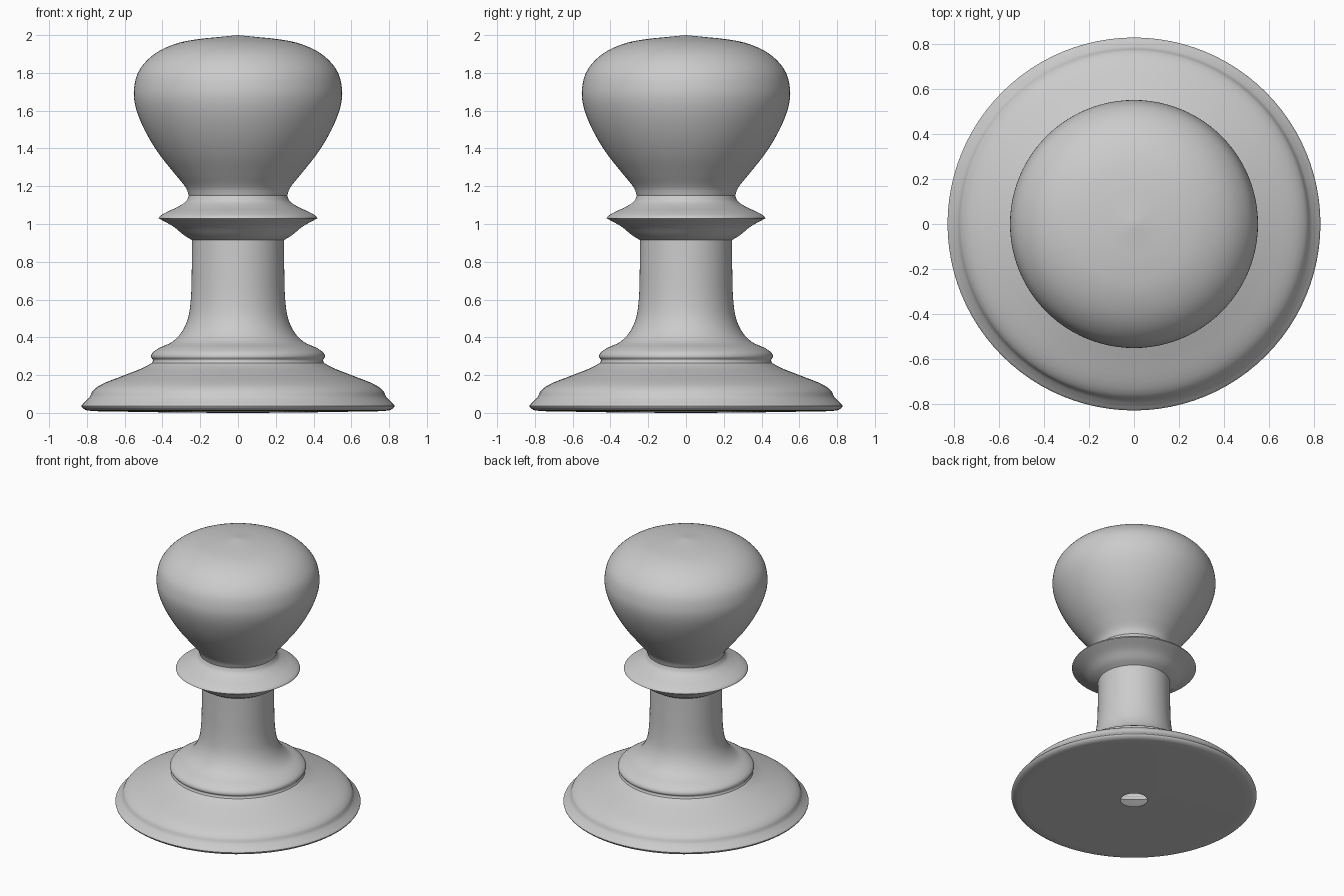
import bpy
import bmesh
import math
from mathutils import Vector

SIDES = 96

cube = bpy.data.objects.get("Cube")
if cube:
    bpy.data.objects.remove(cube)

grey = bpy.data.materials.new("plain_grey")
grey.use_nodes = True
colour = (0.6, 0.6, 0.6, 1)
grey.diffuse_color = colour
grey.node_tree.nodes["Principled BSDF"].inputs["Base Color"].default_value = colour


def smooth_profile(points, steps):
    """Run a Catmull-Rom curve through (radius, height) points."""
    p = [Vector(q) for q in points]
    p = [2 * p[0] - p[1]] + p + [2 * p[-1] - p[-2]]
    curve = []
    for a, b, c, d in zip(p, p[1:], p[2:], p[3:]):
        # Spacing-aware tangents keep tight bends free of overshoot
        ab, bc, cd = [math.sqrt(v.length) for v in (b - a, c - b, d - c)]
        m = bc * ((b - a) / ab - (c - a) / (ab + bc)) + (c - b)
        n = bc * ((d - c) / cd - (d - b) / (bc + cd)) + (c - b)
        for i in range(steps):
            t = i / steps
            curve.append(b + m * t + (3 * (c - b) - 2 * m - n) * t**2
                         + (2 * (b - c) + m + n) * t**3)
    return curve + [p[-2]]


def lathe(name, points, steps=4):
    """Spin a profile about z into a thin turned shell."""
    bm = bmesh.new()
    verts = [bm.verts.new((max(q.x, 0), 0, q.y))
             for q in smooth_profile(points, steps)]
    edges = [bm.edges.new(pair) for pair in zip(verts, verts[1:])]
    bmesh.ops.spin(bm, geom=verts + edges, cent=(0, 0, 0), axis=(0, 0, 1),
                   angle=math.tau, steps=SIDES, use_duplicate=False)
    bmesh.ops.remove_doubles(bm, verts=bm.verts, dist=0.0004)
    bmesh.ops.recalc_face_normals(bm, faces=bm.faces)
    # Profiles run upwards, so the side walls must face away from the axis
    side = sum(f.normal.dot(Vector((f.calc_center_median().x,
                                    f.calc_center_median().y, 0)))
               * f.calc_area() for f in bm.faces)
    if name != "underside" and side < 0 or name == "underside" and \
            next(iter(bm.faces)).normal.z > 0:
        bmesh.ops.reverse_faces(bm, faces=bm.faces)
    mesh = bpy.data.meshes.new(name)
    bm.to_mesh(mesh)
    bm.free()
    mesh.materials.append(grey)
    obj = bpy.data.objects.new(name, mesh)
    bpy.context.collection.objects.link(obj)
    bpy.ops.object.select_all(action="DESELECT")
    obj.select_set(True)
    bpy.context.view_layer.objects.active = obj
    bpy.ops.object.shade_smooth_by_angle(angle=math.radians(30))
    return obj


# Flat underside with a central screw hole into the hollow body
lathe("underside", [(.09, 0), (.4, .003), (.76, .009)], 1)

# Broad foot with a rounded rim and a sloping top
lathe("foot", [(.76, .009), (.81, .017), (.83, .037), (.81, .058),
               (.785, .085), (.77, .115), (.73, .147), (.6, .2),
               (.5, .24), (.455, .265)])

# Stepped ring flaring up into the stem
lathe("stem", [(.455, .265), (.45, .28), (.46, .295), (.455, .315),
               (.42, .342), (.35, .375), (.3, .425), (.265, .5),
               (.25, .6), (.245, .75), (.243, .915)])

# Sharp collar: lower and upper flare meeting at a thin edge
lathe("collar_lower", [(.243, .915), (.285, .94), (.34, .985), (.42, 1.03)])
lathe("collar_upper", [(.42, 1.03), (.415, 1.04), (.38, 1.062), (.32, 1.09),
                       (.275, 1.12), (.26, 1.15)])

# Bulbous knob
lathe("knob", [(.26, 1.15), (.275, 1.19), (.33, 1.26), (.41, 1.36),
               (.48, 1.47), (.53, 1.58), (.55, 1.66), (.55, 1.72),
               (.53, 1.8), (.48, 1.868), (.41, 1.92), (.31, 1.96),
               (.2, 1.98), (.1, 1.99), (0, 2)])
